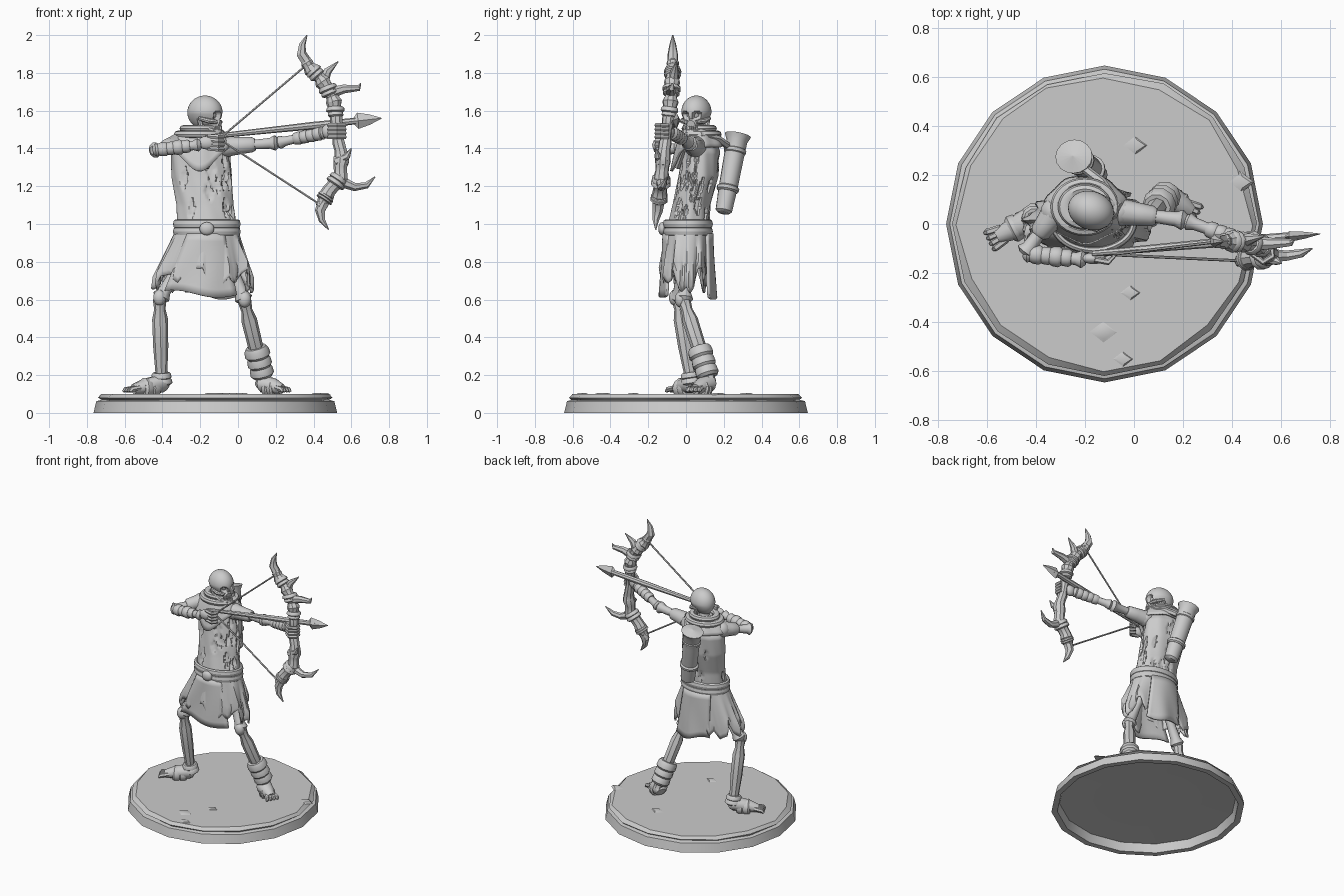
import bpy, bmesh, math, random
from math import sin, cos, pi, tau
from mathutils import Vector, Matrix

random.seed(4)
if "Cube" in bpy.data.objects:
    bpy.data.objects.remove(bpy.data.objects["Cube"])

GREY = (0.6, 0.6, 0.6, 1)
stone = bpy.data.materials.new("plain grey")
stone.use_nodes = True
stone.diffuse_color = GREY
stone.node_tree.nodes["Principled BSDF"].inputs["Base Color"].default_value = GREY


def finish(name, bm, angle=40, thick=0):
    bmesh.ops.recalc_face_normals(bm, faces=bm.faces)
    mesh = bpy.data.meshes.new(name)
    bm.to_mesh(mesh)
    bm.free()
    mesh.materials.append(stone)
    mesh.shade_smooth()
    mesh.set_sharp_from_angle(angle=math.radians(angle))
    ob = bpy.data.objects.new(name, mesh)
    bpy.context.collection.objects.link(ob)
    if thick:
        mod = ob.modifiers.new("cloth thickness", 'SOLIDIFY')
        mod.thickness = thick
    return ob


def surface(name, rows, closed=True, caps=True, angle=40, thick=0):
    """Skin neighbouring rows of points."""
    bm = bmesh.new()
    grid = [[bm.verts.new(p) for p in row] for row in rows]
    n = len(grid[0])
    for a, b in zip(grid, grid[1:]):
        for i in range(n if closed else n - 1):
            j = (i + 1) % n
            bm.faces.new((a[i], a[j], b[j], b[i]))
    if caps and closed:
        bm.faces.new(grid[0])
        bm.faces.new(grid[-1])
    return finish(name, bm, angle, thick)


def tube(name, pts, sides=8, flat=1, angle=40):
    """Tapered tube through (x, y, z, radius) points."""
    ps = [Vector(p[:3]) for p in pts]
    whole = (ps[-1] - ps[0]).normalized()
    ref = Vector((0, 0, 1)) if abs(whole.z) < 0.8 else Vector((0, 1, 0))
    rows = []
    for i, p in enumerate(ps):
        t = (ps[min(i + 1, len(ps) - 1)] - ps[max(i - 1, 0)]).normalized()
        u = ref.cross(t).normalized()
        v = t.cross(u)
        r = pts[i][3]
        rows.append([p + u * (r * flat * cos(tau * k / sides)) + v * (r * sin(tau * k / sides))
                     for k in range(sides)])
    return surface(name, rows, angle=angle)


def along(a, b, stations):
    a, b = Vector(a), Vector(b)
    return [(*a.lerp(b, t), r) for t, r in stations]


def bone(name, a, b, r):
    tube(name, along(a, b, [(-.02, r * .8), (.05, r * 1.4), (.15, r), (.5, r * .85),
                            (.85, r), (.95, r * 1.4), (1.02, r * .8)]), 10)


def wrap(name, a, b, t0, t1, r, count):
    """Overlapping bandage bands round a limb."""
    step = (t1 - t0) / count
    for i in range(count):
        s = t0 + i * step
        k = r * random.uniform(.9, 1.1)
        tube(f"{name}_{i + 1}", along(a, b, [(s, k * .85), (s + step * .3, k), (s + step * .9, k * 1.05),
                                            (s + step * 1.2, k * .85)]), 10)


def ball(name, loc, size, turn=0):
    bm = bmesh.new()
    m = Matrix.Translation(loc) @ Matrix.Rotation(turn, 4, 'Z') @ Matrix.Diagonal((*size, 1))
    bmesh.ops.create_uvsphere(bm, u_segments=14, v_segments=9, radius=1, matrix=m)
    return finish(name, bm)


def ring(cx, cy, z, rx, ry, n=48, warp=lambda a: 1):
    return [Vector((cx + rx * cos(a) * warp(a), cy + ry * sin(a) * warp(a), z))
            for a in (tau * i / n for i in range(n))]


def lerp_profile(profile, z):
    for lo, hi in zip(profile, profile[1:]):
        if z <= hi[0]:
            t = (z - lo[0]) / (hi[0] - lo[0])
            return [p + (q - p) * t for p, q in zip(lo, hi)][1:]
    return profile[-1][1:]


# Chipped round base, hollow underneath
BASE_X = -.12
def chipped(r, z, wobble):
    return [p + Vector((random.uniform(-wobble, wobble), random.uniform(-wobble, wobble), 0))
            for p in ring(BASE_X, 0, z, r, r, 16)]
surface("base_plinth", [ring(BASE_X, 0, z, r, r, 16) for r, z in
        ((.03, .075), (.59, .06), (.605, 0), (.645, 0), (.63, .062), (.6, .07), (.03, .08))], angle=25)
surface("base_slab", [chipped(.6, .066, .006), chipped(.615, .08, .006), chipped(.595, .1, .01)], angle=25)
for i, (x, y, r) in enumerate([(-.13, -.44, .07), (-.05, -.55, .05), (-.02, -.28, .05), (0, .32, .06), (.43, .17, .06)]):
    surface(f"base_shard_{i + 1}", [chip for chip in (ring(x, y, .095, r, r * .8, 4), ring(x + .01, y, .105, r * .6, r * .4, 4))])

# Torn shirt: slits are pressed into the cloth
TORSO = [(.96, -.165, .01, .16, .115), (1.1, -.175, .03, .15, .1), (1.25, -.19, .065, .16, .105),
         (1.38, -.2, .08, .155, .1), (1.46, -.2, .07, .12, .085), (1.5, -.19, .06, .05, .05)]
slits = [(random.uniform(0, tau), random.uniform(1.04, 1.36)) for _ in range(46)]
def shirt(z):
    def warp(a):
        cut = any(abs((a - s + pi) % tau - pi) / .1 + abs(z - h) / .045 < 1 for s, h in slits)
        return (.91 if cut else 1) + .015 * sin(9 * a + 14 * z)
    return warp
rows = []
for i in range(46):
    z = .96 + .54 * i / 45
    cx, cy, rx, ry = lerp_profile(TORSO, z)
    rows.append(ring(cx, cy, z, rx, ry, 96, shirt(z)))
surface("torn_shirt", rows)

# Cowl with a pointed front and a rolled neck
def cowl_row(t):
    pts = []
    for k in range(48):
        a = tau * k / 48
        front = max(0, -sin(a + .05)) ** 4
        r = .065 + .105 * t ** .7 + .006 * sin(7 * a)
        pts.append(Vector((-.195 + r * cos(a), .065 + r * .78 * sin(a) - .012 * front,
                           1.51 - .1 * t ** 1.6 - .13 * front * t)))
    return pts
surface("cowl", [cowl_row(i / 8) for i in range(9)], caps=False, thick=.012)
for i, (z, r) in enumerate([(1.475, .115), (1.505, .085)]):
    surface(f"cowl_roll_{i + 1}", [ring(-.2, .07, z + .02 * sin(b) , r + .025 * cos(b), (r + .025 * cos(b)) * .85, 32)
            for b in (tau * k / 8 for k in range(9))], caps=False)

# Ragged skirt with folds and a jagged hem
hem = [random.choice((.2, .25, .29, .32)) + random.uniform(-.02, .02) for _ in range(36)]
rows = []
for j in range(11):
    v, row = j / 10, []
    for k in range(72):
        a = tau * k / 72
        drop = (hem[k // 2] + hem[(k + 1) // 2 % 36]) / 2
        fold = 1 + .07 * v * sin(11 * a) + .03 * v * sin(23 * a + 1)
        spread = min(1, v * 1.25)
        row.append(Vector((-.165 - .02 * v + (.165 + .09 * spread) * fold * cos(a),
                           .01 - .01 * v + (.118 + .015 * v) * fold * sin(a), .97 - drop * v)))
    rows.append(row)
surface("ragged_skirt", rows, caps=False, thick=.012)

def flap(name, side, top, bottom, low):
    rows = []
    for j in range(9):
        v = j / 8
        row = []
        for k in range(13):
            s = k / 12
            x = (top[0] + (top[1] - top[0]) * s) * (1 - v) + (bottom[0] + (bottom[1] - bottom[0]) * s) * v
            y = .01 + side * (.105 + .03 * sin(pi * s) + .015 * v + .006 * v * sin(9 * s + 3 * v))
            row.append(Vector((x, y, .95 + (low - .95) * v + .02 * v * sin(5 * s + 1))))
        rows.append(row)
    surface(name, rows, closed=False, thick=.014)
flap("front_flap", -1, (-.27, -.07), (-.39, -.005), .63)
flap("back_flap", 1, (-.28, -.06), (-.28, -.01), .62)

# Belt and knot
for i, z in enumerate((.96, 1.0)):
    surface(f"belt_{i + 1}", [ring(-.165, .01, z + .025 * sin(b), .165 + .014 * cos(b), .118 + .014 * cos(b))
            for b in (tau * k / 8 for k in range(9))], caps=False)
ball("belt_knot", (-.165, -.125, .975), (.04, .022, .035))

# Skull, turned to look along the arrow
HEAD = Matrix.Translation((-.175, .055, 1.59)) @ Matrix.Rotation(-.35, 4, 'Z')
pits = [(Vector((.86, s * .42, -.22)).normalized(), .25, .76) for s in (-1, 1)] + [(Vector((.86, 0, -.5)), .13, .85)]
bm = bmesh.new()
bmesh.ops.create_uvsphere(bm, u_segments=48, v_segments=32, radius=1)
for vert in bm.verts:
    d = vert.co.copy()
    k = min([f for p, size, f in pits if (d - p).length < size] or [1])
    narrow = 1 - .3 * max(0, -d.z)
    vert.co = HEAD @ Vector((d.x * .095 * k, d.y * .078 * k * narrow, d.z * .09 * k))
finish("skull", bm, 50)
def headed(pts):
    return [(*(HEAD @ Vector(p[:3])), p[3]) for p in pts]
tube("upper_jaw", headed([(.02, 0, -.055, .04), (.06, 0, -.06, .036), (.085, 0, -.065, .024)]), 10)
tube("jaw_front", headed([(.06, -.04, -.098, .014), (.085, -.015, -.105, .017), (.085, .015, -.105, .017), (.06, .04, -.098, .014)]))
for s, side in ((1, "left"), (-1, "right")):
    tube(f"{side}_jaw_side", headed([(-.01, s * .06, -.03, .013), (0, s * .058, -.075, .016), (.06, s * .04, -.098, .014)]))
    tube(f"{side}_cheekbone", headed([(-.01, s * .07, -.03, .01), (.045, s * .062, -.045, .014), (.078, s * .03, -.05, .011)]))
for i in range(7):
    a = (i - 3) * .3
    x, y = .055 + .034 * cos(a), .036 * sin(a)
    tube(f"tooth_{i + 1}", headed([(x, y, -.07, .006), (x, y, -.096, .005)]), 5)
tube("neck", [(-.2, .07, 1.44, .04), (-.19, .06, 1.55, .032)], 10)

# Legs
LEGS = {"right": ((-.24, 0, .9), (-.415, -.04, .6), (-.405, .025, .18), (-.58, -.065, .125)),
        "left": ((-.08, .01, .9), (.035, -.01, .59), (.13, .115, .2), (.25, .04, .125))}
for side, (hip, knee, ankle, toe) in LEGS.items():
    bone(f"{side}_thigh", hip, knee, .034)
    ball(f"{side}_kneecap", Vector(knee) + Vector((0, -.02, .01)), (.035, .03, .042))
    tube(f"{side}_shin", along(knee, ankle, [(0, .036), (.12, .03), (.25, .042), (.6, .04), (.9, .032), (1.1, .034)]), 8, angle=30)
    a, t = Vector(ankle), Vector(toe)
    heel = a - (t - a) * .15
    tube(f"{side}_foot", [(heel.x, heel.y, .14, .03), (a.x, a.y, .155, .05), (*a.lerp(t, .5)[:2], .14, .042),
                          (*a.lerp(t, .85)[:2], .125, .027)], 10, 1.1)
    out = Vector((t.y - a.y, a.x - t.x, 0)).normalized()
    for i in range(4):
        p = t + out * ((i - 1.5) * .024)
        q = a.lerp(p, .72)
        tube(f"{side}_toe_{i + 1}", [(q.x, q.y, .132, .015), (p.x, p.y, .124, .014), (*q.lerp(p, 1.2)[:2], .112, .008)], 6)
    wrap(f"{side}_ankle_band", (a.x, a.y, .13), (*a.lerp(t, .6)[:2], .13), .2, .9, .05, 2)
hip, knee, ankle, toe = LEGS["left"]
wrap("left_boot_cuff", knee, ankle, .62, 1.0, .064, 3)
wrap("right_ankle_wrap", *LEGS["right"][1:3], .92, 1.06, .05, 2)

# Arms: the left holds the bow, the right draws the string
ARMS = {"left": ((-.06, .05, 1.41), (.21, .015, 1.43), (.46, -.08, 1.485)),
        "right": ((-.32, .05, 1.42), (-.445, -.12, 1.39), (-.2, -.145, 1.42))}
for side, (shoulder, elbow, wrist) in ARMS.items():
    bone(f"{side}_upper_arm", shoulder, elbow, .03)
    bone(f"{side}_forearm", elbow, wrist, .026)
    ball(f"{side}_shoulder", shoulder, (.062, .058, .056))
    tube(f"{side}_sleeve", along(shoulder, elbow, [(0, .056), (.3, .047), (.5, .042), (.56, .032)]), 10)
wrap("left_bracer", *ARMS["left"][1:], .35, .9, .035, 4)
wrap("right_bracer", *ARMS["right"][1:], .1, .75, .037, 4)
ball("left_palm", (.48, -.09, 1.49), (.04, .03, .04))
ball("right_palm", (-.165, -.14, 1.43), (.05, .024, .035))
for i in range(4):
    z = 1.46 + i * .021
    tube(f"left_finger_{i + 1}", [(.48, -.12, z, .012), (.525, -.155, z, .013), (.565, -.13, z, .012), (.56, -.09, z, .01)], 6)
    z = 1.395 + i * .022
    tube(f"right_finger_{i + 1}", [(-.16, -.145, z + .005, .012), (-.105, -.155, z, .013), (-.08, -.13, z, .011), (-.11, -.11, z, .009)], 6)

# Gnarled bow with horns, bindings and string
bow = [(.335, -.07, 1.89, .022), (.39, -.07, 1.82, .036), (.47, -.075, 1.73, .04), (.515, -.085, 1.62, .036),
       (.52, -.1, 1.5, .028), (.55, -.12, 1.36, .034), (.54, -.13, 1.25, .042), (.47, -.14, 1.15, .036), (.43, -.15, 1.09, .026)]
knotty = []
for p, q in zip(bow, bow[1:]):
    for k in range(4):
        w = [a + (b - a) * k / 4 for a, b in zip(p, q)]
        knotty.append((w[0] + random.uniform(-.006, .006), w[1], w[2], w[3] * random.uniform(.8, 1.2)))
tube("bow", knotty + [bow[-1]], 9, angle=30)
for i in (1, 2, 3, 5, 6, 7):
    wrap(f"bow_binding_{i}", bow[i][:3], bow[i + 1][:3], 0, .4, bow[i][3] * 1.2, 2)
horns = {"top_horn": [(.375, -.07, 1.84, .03), (.335, -.07, 1.9, .028), (.34, -.07, 1.95, .018), (.365, -.07, 2.0, .003)],
         "upper_horn": [(.45, -.07, 1.75, .03), (.475, -.06, 1.81, .022), (.53, -.05, 1.86, .003)],
         "outer_horn": [(.48, -.08, 1.69, .032), (.56, -.08, 1.715, .024), (.64, -.075, 1.72, .016), (.65, -.07, 1.745, .003)],
         "lower_horn": [(.53, -.13, 1.23, .032), (.62, -.13, 1.195, .022), (.68, -.12, 1.205, .018), (.725, -.1, 1.25, .003)],
         "back_horn": [(.52, -.13, 1.33, .03), (.58, -.15, 1.36, .018), (.6, -.16, 1.4, .003)],
         "bottom_horn": [(.46, -.145, 1.13, .034), (.435, -.15, 1.07, .028), (.445, -.16, 1.02, .018), (.48, -.16, .97, .003)]}
for name, pts in horns.items():
    tube(name, pts, 7, angle=30)
NOCK = (-.1, -.125, 1.45)
tube("upper_string", along((.36, -.07, 1.84), NOCK, [(0, .006), (1, .006)]), 6)
tube("lower_string", along((.44, -.15, 1.1), NOCK, [(0, .006), (1, .006)]), 6)

# Arrow
NOSE = (.76, -.04, 1.56)
tube("arrow_shaft", along((-.17, -.12, 1.46), NOSE, [(0, .012), (.4, .017), (.6, .02), (.9, .017)]), 8)
tube("arrowhead", along((-.17, -.12, 1.46), NOSE, [(.84, .014), (.865, .043), (.93, .028), (1, .002)]), 4, .5, 20)

# Open quiver on the back, with its strap
foot, mouth = Vector((-.155, .2, 1.07)), Vector((-.245, .275, 1.47))
tube("quiver", along(foot, mouth, [(-.03, .03), (0, .044), (.3, .05), (.7, .053), (.92, .056), (1, .07),
                                   (1.04, .066), (1, .05), (.8, .042), (.75, .01)]), 16, 1.1)
for i, t in enumerate((.25, .75)):
    tube(f"quiver_band_{i + 1}", along(foot, mouth, [(t, .05), (t + .02, .059), (t + .06, .06), (t + .08, .05)]), 16, 1.1)
tube("quiver_strap", [(-.22, .24, 1.4, .018), (-.13, .17, 1.45, .02), (-.07, .08, 1.47, .02), (-.09, -.01, 1.42, .018),
                      (-.17, -.045, 1.3, .016)], 6)
